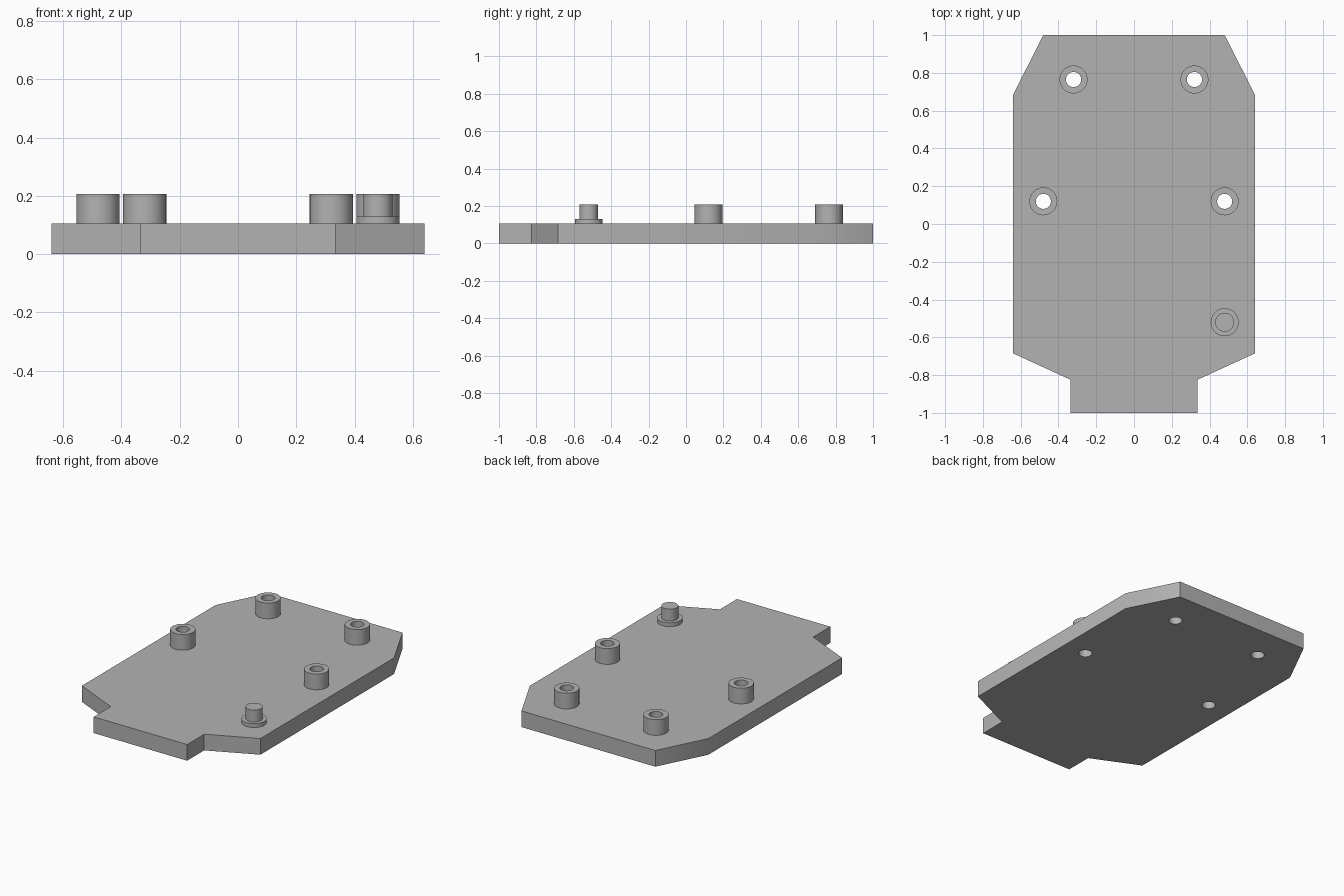
import bpy
import bmesh
from math import cos, sin, tau

if "Cube" in bpy.data.objects:
    bpy.data.objects.remove(bpy.data.objects["Cube"], do_unlink=True)

PLATE_TOP, POST_TOP, FLANGE_TOP = 0.105, 0.207, 0.13
POST_R, HOLE_R, PIN_R = 0.074, 0.04, 0.05
POSTS = {"rear": (0.32, 0.765), "middle": (0.48, 0.12)}
PEG = (0.48, -0.52)

grey = bpy.data.materials.new("plain grey")
grey.use_nodes = True
colour = (0.45, 0.45, 0.45, 1)
grey.diffuse_color = colour
grey.node_tree.nodes["Principled BSDF"].inputs["Base Color"].default_value = colour


def circle(centre, radius, sides=40):
    return [(centre[0] + radius * cos(tau * i / sides),
             centre[1] + radius * sin(tau * i / sides)) for i in range(sides)]


def extrude_outline(name, loops, bottom, top):
    """Solid from an outer loop and any hole loops, between two heights."""
    curve = bpy.data.curves.new(name, "CURVE")
    curve.dimensions = "2D"
    curve.fill_mode = "BOTH"
    curve.extrude = (top - bottom) / 2
    for loop in loops:
        spline = curve.splines.new("POLY")
        spline.points.add(len(loop) - 1)
        for point, (x, y) in zip(spline.points, loop):
            point.co = (x, y, 0, 1)
        spline.use_cyclic_u = True
    source = bpy.data.objects.new(name + "_outline", curve)
    bpy.context.collection.objects.link(source)
    evaluated = source.evaluated_get(bpy.context.evaluated_depsgraph_get())
    mesh = bpy.data.meshes.new_from_object(evaluated)
    bpy.data.objects.remove(source, do_unlink=True)

    # Weld caps to walls and settle on z
    bm = bmesh.new()
    bm.from_mesh(mesh)
    bmesh.ops.remove_doubles(bm, verts=bm.verts, dist=0.0001)
    bmesh.ops.recalc_face_normals(bm, faces=bm.faces)
    bmesh.ops.translate(bm, verts=bm.verts, vec=(0, 0, (top + bottom) / 2))
    bm.to_mesh(mesh)
    bm.free()

    mesh.name = name
    mesh.materials.clear()
    mesh.materials.append(grey)
    obj = bpy.data.objects.new(name, mesh)
    bpy.context.collection.objects.link(obj)
    bpy.ops.object.select_all(action="DESELECT")
    obj.select_set(True)
    bpy.context.view_layer.objects.active = obj
    bpy.ops.object.shade_smooth_by_angle()
    return obj


# Base plate with chamfered rear corners, front tab and through holes
half = [(0.335, -1), (0.335, -0.825), (0.64, -0.685), (0.64, 0.685), (0.48, 1)]
outline = half + [(-x, y) for x, y in reversed(half)]
centres = {f"{row}_{side}_post": (x * sign, y)
           for row, (x, y) in POSTS.items()
           for side, sign in (("left", 1), ("right", -1))}
holes = [circle(c, HOLE_R) for c in centres.values()]
extrude_outline("base_plate", [outline] + holes, 0, PLATE_TOP)

# Hollow standoff posts
for name, c in centres.items():
    extrude_outline(name, [circle(c, POST_R), circle(c, HOLE_R)], PLATE_TOP, POST_TOP)

# Solid locating peg on a low flange
extrude_outline("peg_flange", [circle(PEG, POST_R)], PLATE_TOP, FLANGE_TOP)
extrude_outline("peg_pin", [circle(PEG, PIN_R)], FLANGE_TOP, POST_TOP)
